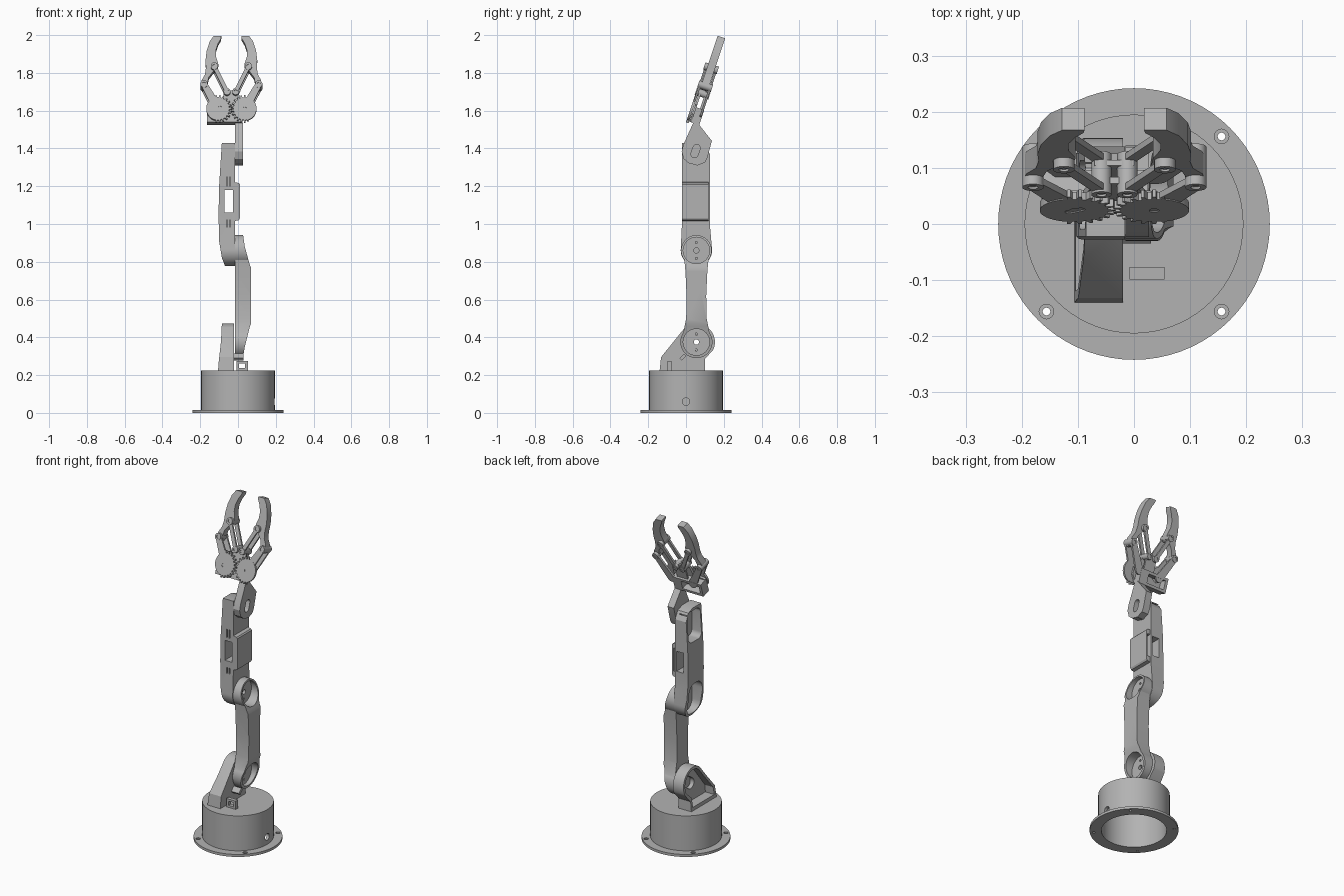
import bpy, bmesh
from math import sin, cos, tan, pi, radians, atan2, hypot
from mathutils import Matrix, Vector

cube = bpy.data.objects.get("Cube")
if cube:
    bpy.data.objects.remove(cube)

grey = bpy.data.materials.new("light_grey_plastic")
grey.use_nodes = True
COLOUR = (0.45, 0.45, 0.45, 1)
grey.diffuse_color = COLOUR
grey.node_tree.nodes["Principled BSDF"].inputs["Base Color"].default_value = COLOUR
parts = []


# ---- helpers ----
def arc(cx, cy, r, a0=0, a1=360, n=32):
    full = a1 - a0 == 360
    steps = n if full else n + 1
    angles = [radians(a0 + (a1 - a0) * i / n) for i in range(steps)]
    return [(cx + r * cos(a), cy + r * sin(a)) for a in angles]


def rect(x0, x1, y0, y1):
    return [(x0, y0), (x1, y0), (x1, y1), (x0, y1)]


def rounded(x0, x1, y0, y1, r):
    corners = [(x1 - r, y1 - r), (x0 + r, y1 - r), (x0 + r, y0 + r), (x1 - r, y0 + r)]
    return [p for i, c in enumerate(corners) for p in arc(*c, r, 90 * i, 90 * i + 90, 6)]


def capsule(p, q, r, r2=None):
    a = atan2(q[1] - p[1], q[0] - p[0]) * 180 / pi
    return arc(*p, r, a + 90, a + 270, 12) + arc(*q, r2 or r, a - 90, a + 90, 12)


def mirrored(pts, centre=-0.035):
    return [(2 * centre - x, z) for x, z in pts]


def prism(name, axis, pts, a, b):
    """Extrude a 2D outline along one axis from a to b."""
    place = {"x": lambda u, v, w: (w, u, v),
             "y": lambda u, v, w: (u, w, v),
             "z": lambda u, v, w: (u, v, w)}[axis]
    bm = bmesh.new()
    low = [bm.verts.new(place(u, v, a)) for u, v in pts]
    high = [bm.verts.new(place(u, v, b)) for u, v in pts]
    bm.faces.new(low)
    bm.faces.new(high)
    for i in range(len(pts)):
        j = (i + 1) % len(pts)
        bm.faces.new((low[i], low[j], high[j], high[i]))
    bmesh.ops.recalc_face_normals(bm, faces=bm.faces)
    mesh = bpy.data.meshes.new(name)
    bm.to_mesh(mesh)
    bm.free()
    mesh.materials.append(grey)
    ob = bpy.data.objects.new(name, mesh)
    bpy.context.collection.objects.link(ob)
    parts.append(ob)
    return ob


def combine(ob, op, *shapes):
    """Apply booleans with prisms given as (axis, outline, a, b)."""
    for shape in shapes:
        tool = prism("tool", *shape)
        parts.remove(tool)
        mod = ob.modifiers.new("boolean", "BOOLEAN")
        mod.operation, mod.solver, mod.object = op, "EXACT", tool
        bpy.context.view_layer.update()
        graph = bpy.context.evaluated_depsgraph_get()
        mesh = bpy.data.meshes.new_from_object(ob.evaluated_get(graph))
        ob.modifiers.clear()
        ob.data = mesh
        bpy.data.objects.remove(tool)
    return ob


# ---- base drum and flange ----
base = prism("base_drum", "z", arc(0, 0, 0.195, n=72), 0.005, 0.225)
combine(base, "UNION", ("z", arc(0, 0, 0.242, n=72), 0, 0.015))
combine(base, "DIFFERENCE", ("z", arc(0, 0, 0.178, n=64), -0.1, 0.205),
        ("x", arc(0, 0.06, 0.02, n=20), 0.1, 0.3))
for sx in (-1, 1):
    for sy in (-1, 1):
        c = (0.156 * sx, 0.156 * sy)
        combine(base, "DIFFERENCE", ("z", arc(*c, 0.007, n=16), -0.1, 0.1),
                ("z", arc(*c, 0.013, n=16), 0.009, 0.1))

# ---- shoulder bracket ----
SH, EL = (0.055, 0.375), (0.055, 0.86)
foot = [(0.1, 0.22), (0.1, 0.285)] + arc(*SH, 0.098, -25, 128, 24) + [(-0.132, 0.295), (-0.14, 0.22)]
shoulder = prism("shoulder_bracket", "x", foot, -0.11, -0.02)
combine(shoulder, "INTERSECT", ("y", [(-0.106, 0.22), (-0.102, 0.27), (-0.09, 0.38), (-0.085, 0.48),
                                      (-0.02, 0.48), (-0.02, 0.22)], -0.3, 0.3))
inner = [(0.085, 0.245), (0.085, 0.3)] + arc(*SH, 0.082, -25, 128, 24) + [(-0.115, 0.29), (-0.12, 0.245)]
combine(shoulder, "DIFFERENCE", ("x", inner, -0.2, -0.045),
        ("x", capsule((0.02, 0.35), (0.08, 0.39), 0.032), -0.2, 0.1))

# ---- cable clips ----
clip = prism("base_cable_clip", "y", rect(-0.008, 0.054, 0.22, 0.275), -0.099, -0.077)
combine(clip, "DIFFERENCE", ("y", rect(0.006, 0.038, 0.237, 0.262), -0.2, 0.1))
prism("arm_cable_clip", "x", [(-0.035, 0.29), (-0.022, 0.277), (0.002, 0.301), (-0.011, 0.314)], -0.025, 0.03)

# ---- upper arm with round cups at both joints ----
outline = (arc(*SH, 0.085, 145, 395, 36) + [(0.109, 0.5), (0.107, 0.62), (0.113, 0.75)]
           + arc(*EL, 0.081, -38, 218, 36) + [(-0.003, 0.75), (0.003, 0.62), (0.001, 0.5)])
arm = prism("upper_arm", "x", outline, -0.015, 0.07)
combine(arm, "INTERSECT", ("y", [(-0.015, 0.28), (0.024, 0.28), (0.036, 0.35), (0.062, 0.455), (0.07, 0.475),
                                 (0.07, 0.765), (0.062, 0.785), (0.036, 0.88), (0.026, 0.95),
                                 (-0.015, 0.95)], -0.3, 0.3))
for y, z in (SH, EL):
    combine(arm, "DIFFERENCE", ("x", arc(y, z, 0.07, n=40), 0.002, 0.2),
            ("x", arc(y, z, 0.014, n=20), -0.1, 0.1),
            ("x", arc(y, z + 0.042, 0.006, n=12), -0.1, 0.1),
            ("x", arc(y, z - 0.042, 0.006, n=12), -0.1, 0.1))

# ---- forearm ----
outline = arc(*EL, 0.083, 175, 365, 30) + [(0.127, 0.99), (0.126, 1.37), (0.1, 1.415), (0.06, 1.43),
                                         (-0.022, 1.43), (-0.022, 0.99)]
forearm = prism("forearm", "x", outline, -0.11, -0.016)
combine(forearm, "INTERSECT", ("y", [(-0.016, 0.76), (-0.062, 0.76), (-0.085, 0.82), (-0.1, 0.91),
                                     (-0.103, 1.05), (-0.1, 1.2), (-0.09, 1.36), (-0.085, 1.44),
                                     (-0.016, 1.44)], -0.3, 0.3))
combine(forearm, "DIFFERENCE",
        ("x", rounded(-0.012, 0.115, 0.792, 0.985, 0.055), -0.2, -0.032),
        ("x", rounded(-0.01, 0.113, 1.235, 1.415, 0.03), -0.2, -0.032),
        ("y", rect(-0.072, -0.026, 1.06, 1.18), -0.2, 0.3))
for x in (-0.058, -0.042):
    for z0, z1 in ((0.985, 1.02), (1.2, 1.25)):
        combine(forearm, "DIFFERENCE", ("y", rect(x - 0.003, x + 0.003, z0, z1), -0.1, -0.012))

# ---- forearm side cover ----
cover = prism("forearm_cover", "y", [(-0.02, 1.015), (0.004, 1.02), (0.01, 1.03), (0.01, 1.21),
                                     (0.004, 1.217), (-0.02, 1.222)], -0.02, 0.118)
combine(cover, "DIFFERENCE", ("z", rect(-0.1, 0.002, 0.03, 0.2), 1.05, 1.19))

# ---- wrist link ----
wrist = prism("wrist_link", "x", [(0.06, 1.31), (0.1, 1.325), (0.113, 1.35), (0.137, 1.44), (0.062, 1.535),
                                  (0.038, 1.535), (-0.014, 1.42), (-0.023, 1.385), (-0.012, 1.345),
                                  (0.015, 1.322)], -0.015, 0.027)
combine(wrist, "DIFFERENCE", ("x", capsule((0.045, 1.37), (0.056, 1.402), 0.019), -0.1, 0.1))

# ---- gripper, drawn upright and tilted back afterwards ----
first = len(parts)
PIVOT, KNUCKLE, HEEL, INNER = (0.036, 1.6), (0.055, 1.825), (0.11, 1.73), (-0.012, 1.69)

mount = prism("gripper_mount", "y", [(-0.165, 1.535), (0.015, 1.535), (0.045, 1.58), (0.045, 1.62), (0.02, 1.63),
                                     (0.0, 1.7), (-0.07, 1.7), (-0.09, 1.63), (-0.165, 1.62)], -0.02, -0.008)
combine(mount, "DIFFERENCE", ("y", capsule((-0.115, 1.592), (-0.095, 1.605), 0.01), -0.2, 0.2))
servo = prism("servo_frame", "y", rect(-0.165, 0.025, 1.535, 1.615), -0.01, 0.035)
combine(servo, "DIFFERENCE", ("y", rect(-0.148, -0.03, 1.55, 1.6), -0.2, 0.2))
prism("servo_frame_bridge", "y", rect(-0.07, 0.0, 1.61, 1.705), 0.012, 0.022)


def gear_outline(cx, cz, phase):
    pts = []
    for i in range(22):
        for off, r in ((-0.3, 0.06), (-0.14, 0.073), (0.14, 0.073), (0.3, 0.06)):
            a = 2 * pi * (i + off + phase) / 22
            toothed = cos(a) > -0.3
            pts.append((cx - (r if toothed else 0.062) * cos(a), cz + (r if toothed else 0.062) * sin(a)))
    return pts


finger = [(0.018, 1.99), (0.058, 1.99), (0.08, 1.96), (0.096, 1.91), (0.102, 1.86), (0.1, 1.82), (0.105, 1.785),
          (0.122, 1.755), (0.126, 1.73), (0.118, 1.71), (0.102, 1.708), (0.094, 1.73), (0.085, 1.77), (0.058, 1.805),
          (0.038, 1.815), (0.034, 1.84), (0.047, 1.88), (0.047, 1.915), (0.035, 1.95), (0.02, 1.975)]

for side, flip in (("left", lambda p: p), ("right", mirrored)):
    prism(side + "_finger", "y", flip(finger), -0.021, 0.021)
    gear = prism(side + "_gear", "y", flip(gear_outline(*PIVOT, 0.5 if side == "left" else 0)), -0.036, -0.022)
    centre = flip([PIVOT])[0]
    combine(gear, "DIFFERENCE", ("y", arc(*centre, 0.009, n=16), -0.2, 0.2))
    if side == "right":
        combine(gear, "DIFFERENCE", ("y", capsule((-0.115, 1.592), (-0.095, 1.605), 0.008), -0.2, 0.2))
    for layer, v0, v1 in (("front", -0.034, -0.022), ("back", 0.022, 0.034)):
        prism(f"{side}_{layer}_drive_link", "y", flip(capsule(PIVOT, HEEL, 0.024, 0.017)), v0, v1)
        prism(f"{side}_{layer}_guide_link", "y", flip(capsule(INNER, KNUCKLE, 0.011)), v0, v1)
    for label, p, r in (("knuckle", KNUCKLE, 0.019), ("heel", HEEL, 0.019), ("guide", INNER, 0.018)):
        boss = prism(f"{side}_{label}_pin", "y", arc(*flip([p])[0], r, n=24), -0.038, 0.038)
        for v0, v1 in ((-0.1, -0.031), (0.031, 0.1)):
            combine(boss, "DIFFERENCE", ("y", arc(*flip([p])[0], 0.009, n=16), v0, v1))

TILT = radians(18.3)
tilt = (Matrix.Translation((0, 0.035, 1.53)) @ Matrix.Rotation(-TILT, 4, "X")
        @ Matrix.Diagonal((1, 1, 1 / cos(TILT), 1)) @ Matrix.Translation((0, 0, -1.53)))
for ob in parts[first:]:
    ob.data.transform(tilt)

# ---- smooth round walls, keep edges sharp ----
bpy.ops.object.select_all(action="DESELECT")
for ob in parts:
    ob.select_set(True)
bpy.context.view_layer.objects.active = parts[0]
bpy.ops.object.shade_smooth_by_angle(angle=radians(25))
